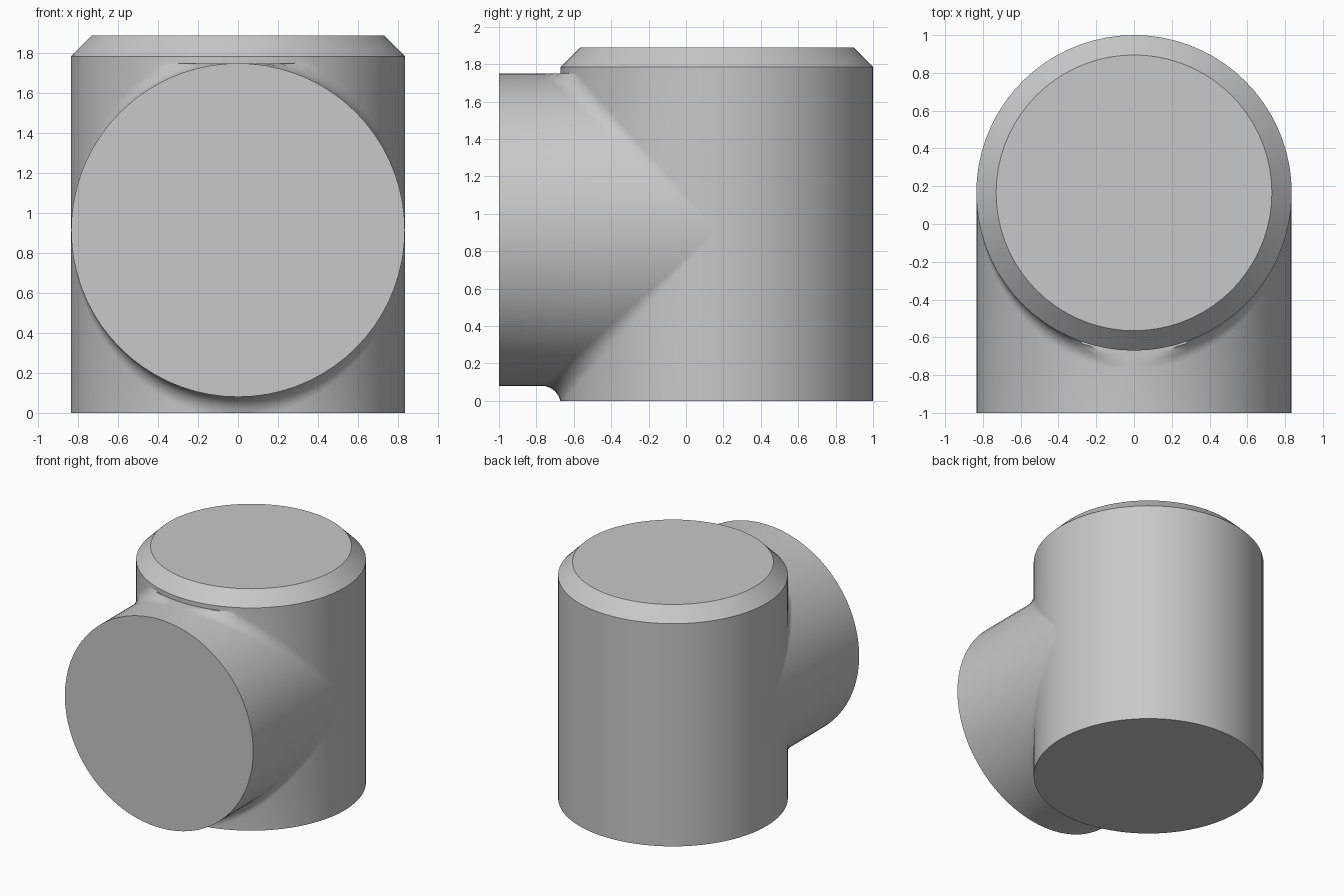
import bpy, bmesh
from math import pi, sin, cos
from mathutils import Vector

if "Cube" in bpy.data.objects:
    bpy.data.objects.remove(bpy.data.objects["Cube"])

R = 0.835            # radius of both pipes
FILLET = 0.1         # radius of the blend between them
Y, Z = 0.165, 0.915  # axis of the upright pipe, axis of the branch
TOP, BEVEL = 1.89, 0.105
STEPS, ARC = 36, 6

grey = bpy.data.materials.new("plain grey")
grey.use_nodes = True
grey.diffuse_color = (0.58, 0.58, 0.58, 1)
grey.node_tree.nodes["Principled BSDF"].inputs["Base Color"].default_value = grey.diffuse_color


def loft(bm, rows):
    """Bridge a list of equally long point rows with quads."""
    grid = [[bm.verts.new(p) for p in row] for row in rows]
    for a, b in zip(grid, grid[1:]):
        for i in range(len(a) - 1):
            bm.faces.new((a[i], a[i + 1], b[i + 1], b[i]))


def top_edge(c, s):
    """Chamfered rim of the upright pipe at one direction."""
    inner = R - BEVEL
    return [Vector((R * c, Y + R * s, TOP - BEVEL)),
            Vector((inner * c, Y + inner * s, TOP))]


def front_row(c, s, side):
    """Branch wall, rolling-ball blend and upright wall in one strip."""
    ball = Vector(((R + FILLET) * c, Y - (R + FILLET) * s, Z + side * (R + FILLET) * s))
    to_branch = Vector((c, 0, side * s))
    to_upright = Vector((c, -s, 0))
    row = [Vector((R * c, -1, Z + side * R * s))]
    for k in range(ARC + 1):
        d = to_branch.lerp(to_upright, k / ARC).normalized()
        p = ball - d * FILLET
        p.z = min(max(p.z, 0), Z + R)
        row.append(p)
    if side > 0:
        return row + top_edge(c, -s)
    return row + [Vector((R * c, Y - R * s, 0))]


bm = bmesh.new()
angles = [pi * i / STEPS for i in range(STEPS + 1)]
# Front half, above and below the branch axis
for side in (1, -1):
    loft(bm, [front_row(cos(t), abs(sin(t)), side) for t in angles])
# Back half of the upright pipe
loft(bm, [[Vector((R * cos(t), Y + R * sin(t), z)) for z in (0, Z)]
          + top_edge(cos(t), sin(t)) for t in angles])
bmesh.ops.remove_doubles(bm, verts=bm.verts, dist=0.0001)
# Flat end caps
bmesh.ops.holes_fill(bm, edges=[e for e in bm.edges if e.is_boundary], sides=0)
bmesh.ops.recalc_face_normals(bm, faces=bm.faces)

mesh = bpy.data.meshes.new("pipe_tee")
bm.to_mesh(mesh)
bm.free()
mesh.materials.append(grey)
tee = bpy.data.objects.new("pipe_tee", mesh)
bpy.context.collection.objects.link(tee)
bpy.ops.object.select_all(action="DESELECT")
tee.select_set(True)
bpy.context.view_layer.objects.active = tee
bpy.ops.object.shade_smooth_by_angle(angle=pi / 6)
